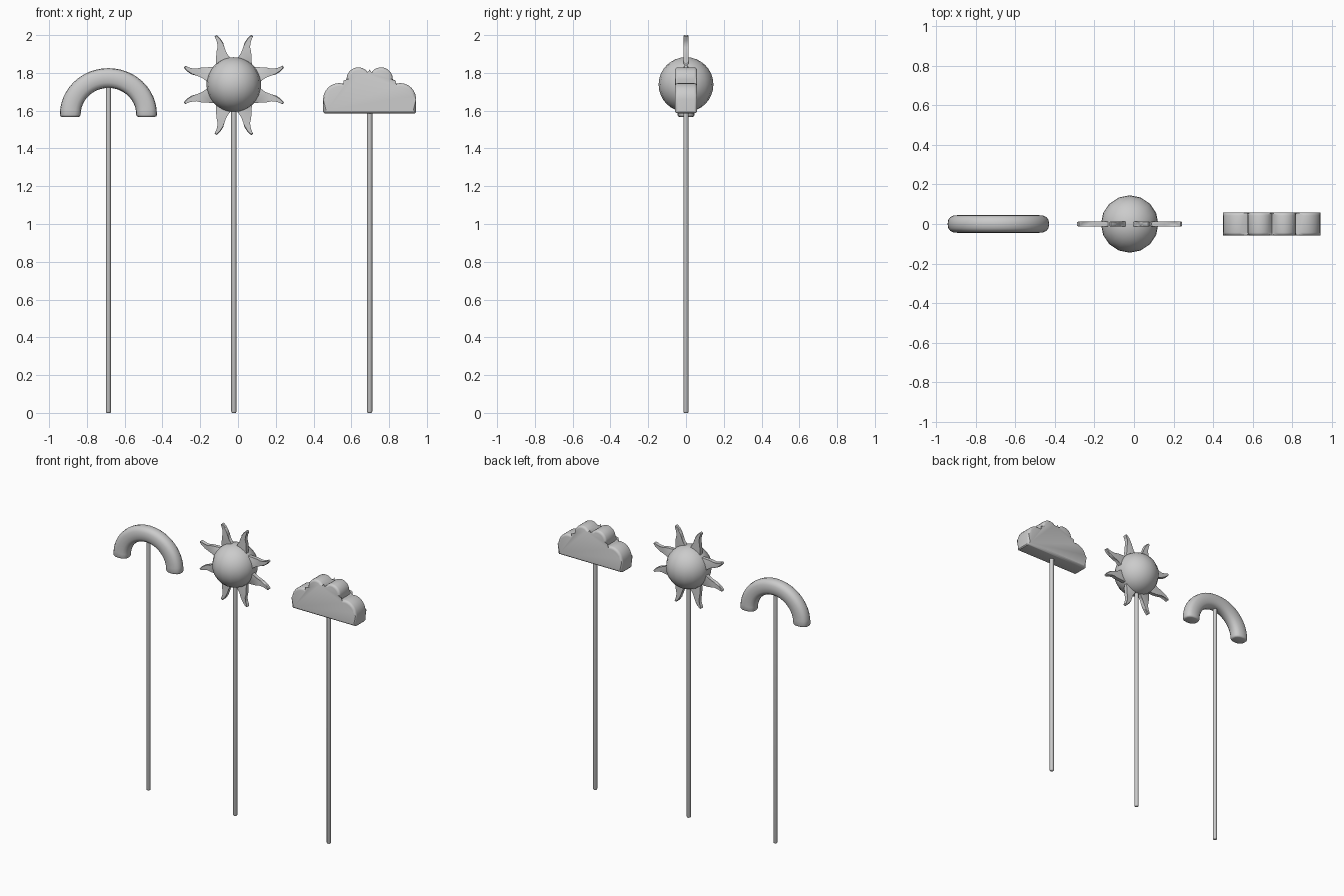
import bpy, bmesh
from math import sin, cos, pi, radians, copysign
from mathutils import Vector

if "Cube" in bpy.data.objects:
    bpy.data.objects.remove(bpy.data.objects["Cube"])


def finish(name, bm, angle=40):
    bmesh.ops.recalc_face_normals(bm, faces=bm.faces[:])
    me = bpy.data.meshes.new(name)
    bm.to_mesh(me)
    bm.free()
    ob = bpy.data.objects.new(name, me)
    bpy.context.collection.objects.link(ob)
    bpy.ops.object.select_all(action='DESELECT')
    ob.select_set(True)
    bpy.context.view_layer.objects.active = ob
    bpy.ops.object.shade_smooth_by_angle(angle=radians(angle))
    return ob


def prism(bm, outline, half, bevel, segs):
    """Extrude an x/z outline along y and round the front and back rims."""
    front = [bm.verts.new((x, -half, z)) for x, z in outline]
    back = [bm.verts.new((x, half, z)) for x, z in outline]
    caps = [bm.faces.new(front), bm.faces.new(back[::-1])]
    n = len(outline)
    for i in range(n):
        j = (i + 1) % n
        bm.faces.new((front[i], back[i], back[j], front[j]))
    rims = [e for f in caps for e in f.edges]
    bmesh.ops.bevel(bm, geom=rims, offset=bevel, segments=segs, profile=0.5,
                    affect='EDGES', clamp_overlap=False)


def loft(bm, rings):
    """Skin closed rings of points and cap both ends."""
    vs = [[bm.verts.new(p) for p in r] for r in rings]
    n = len(vs[0])
    for a, b in zip(vs, vs[1:]):
        for i in range(n):
            j = (i + 1) % n
            bm.faces.new((a[i], a[j], b[j], b[i]))
    bm.faces.new(vs[0])
    bm.faces.new(vs[-1][::-1])


def stick(name, x, top):
    bm = bmesh.new()
    prof = [(0.009, 0), (0.012, 0.002), (0.014, 0.007), (0.014, top)]
    loft(bm, [[(x + r * cos(2 * pi * i / 12), r * sin(2 * pi * i / 12), z)
               for i in range(12)] for r, z in prof])
    finish(name, bm)


RX, SX, CX = -0.686, -0.022, 0.697

# Sticks
stick("rainbow_stick", RX, 1.74)
stick("sun_stick", SX, 1.65)
stick("cloud_stick", CX, 1.62)

# Rainbow arch: soft-cornered section swept over a half circle
bm = bmesh.new()


def arch_ring(t, scale, drop):
    ring = []
    for i in range(16):
        a = 2 * pi * i / 16
        u, v = (copysign(abs(f(a)) ** 0.8, f(a)) for f in (cos, sin))
        r = 0.202 + 0.055 * u * scale
        ring.append((RX + r * cos(t), 0.045 * v * scale, 1.58 - drop + 0.245 / 0.257 * r * sin(t)))
    return ring


ends = [(0.8, 0.013), (0.93, 0.010), (1, 0.002)]
rings = [arch_ring(0, s, d) for s, d in ends]
rings += [arch_ring(pi * k / 24, 1, 0) for k in range(1, 24)]
rings += [arch_ring(pi, s, d) for s, d in reversed(ends)]
loft(bm, rings)
finish("rainbow_arch", bm, 50)

# Sun ball
bm = bmesh.new()
bmesh.ops.create_uvsphere(bm, u_segments=16, v_segments=16, radius=0.145)
bmesh.ops.translate(bm, verts=bm.verts[:], vec=(SX, 0, 1.738))
finish("sun_ball", bm, 60)

# Sun rays: one S-shaped flame, mirrored and turned into eight
spine = [(0.052, 0.115, 0.046), (0.060, 0.140, 0.036), (0.067, 0.160, 0.027),
         (0.069, 0.180, 0.022), (0.068, 0.200, 0.018), (0.070, 0.220, 0.014),
         (0.079, 0.240, 0.010), (0.092, 0.255, 0.008), (0.098, 0.261, 0.006)]
left, right = [], []
for i, (x, z, w) in enumerate(spine):
    p, q = spine[max(i - 1, 0)], spine[min(i + 1, len(spine) - 1)]
    d = Vector((q[0] - p[0], q[1] - p[1])).normalized()
    left.append((x - d.y * w, z + d.x * w))
    right.append((x + d.y * w, z - d.x * w))
flame = left + right[::-1]
bm = bmesh.new()
for k in range(4):
    c, s = round(cos(k * pi / 2)), round(sin(k * pi / 2))
    for m in (1, -1):
        pts = [(SX + c * m * x - s * z, 1.736 + s * m * x + c * z) for x, z in flame]
        prism(bm, pts, 0.013, 0.004, 1)
finish("sun_rays", bm)

# Cloud: two low outer lobes and two high inner lobes over a flat base
half = [(-0.240, 1.586), (-0.246, 1.592)]
for i in range(9):
    a = radians(180 - 15 * i)
    half.append((-0.161 + 0.085 * cos(a), 1.661 + 0.085 * sin(a)))
for i in range(11):
    a = radians(180 - 16 * i)
    half.append((-0.060 + 0.0625 * cos(a), 1.767 + 0.0625 * sin(a)))
half[-1] = (0, 1.790)
outline = half + [(-x, z) for x, z in half[-2::-1]]
bm = bmesh.new()
prism(bm, [(CX + x, z) for x, z in outline], 0.059, 0.016, 3)
finish("cloud", bm)
